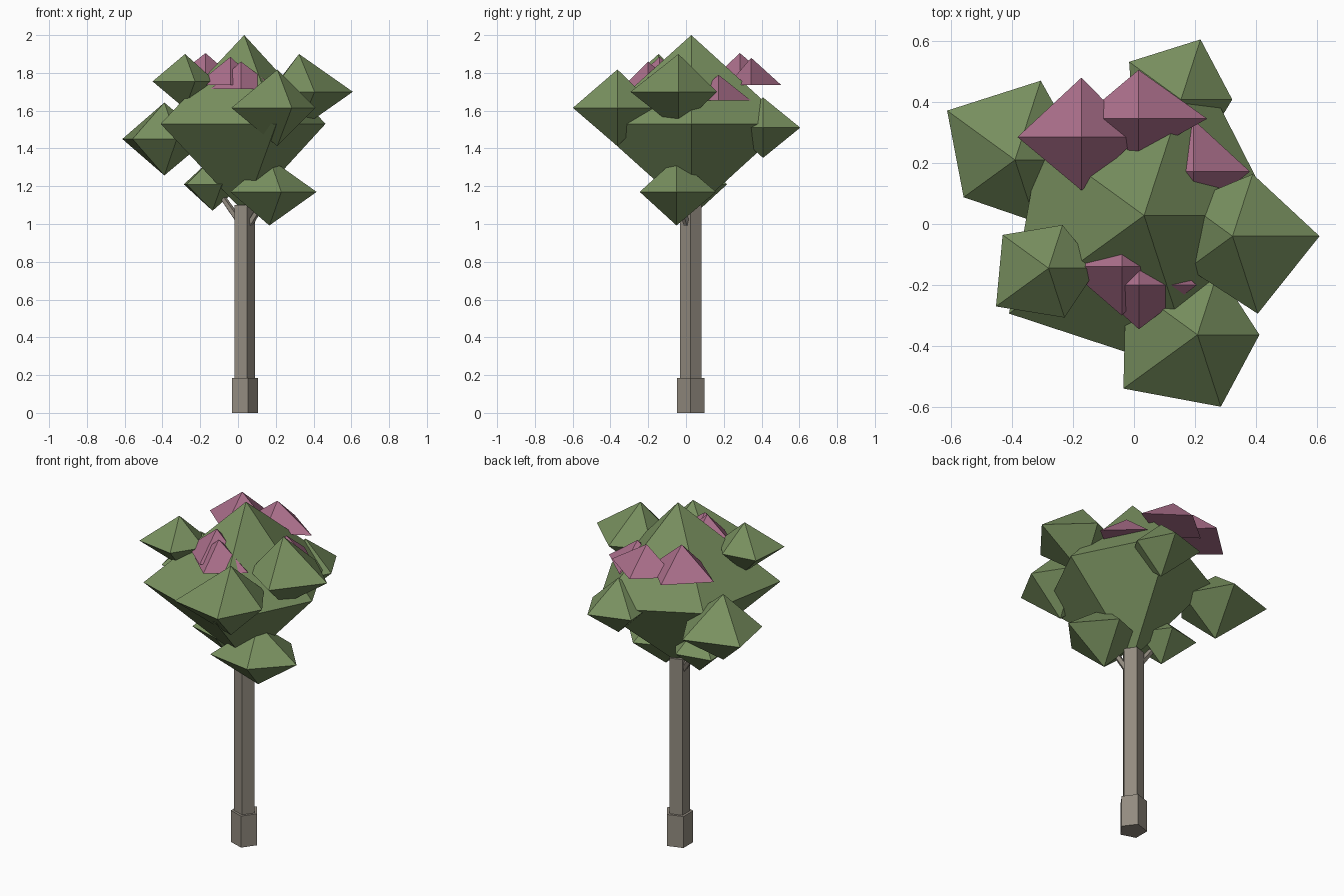
import bpy
from math import cos, sin, pi
from mathutils import Vector

if "Cube" in bpy.data.objects:
    bpy.data.objects.remove(bpy.data.objects["Cube"])


def material(name, rgb):
    m = bpy.data.materials.new(name)
    m.diffuse_color = (*rgb, 1)
    m.use_nodes = True
    m.node_tree.nodes["Principled BSDF"].inputs["Base Color"].default_value = m.diffuse_color
    return m


LEAF = material("leaf", (0.19, 0.28, 0.115))
PINK = material("blossom", (0.41, 0.16, 0.26))
BARK = material("bark", (0.29, 0.26, 0.215))


def make(name, verts, faces, mat):
    me = bpy.data.meshes.new(name)
    me.from_pydata(verts, [], faces)
    me.materials.append(mat)
    ob = bpy.data.objects.new(name, me)
    bpy.context.collection.objects.link(ob)
    return ob


def ring(c, radii):
    n = len(radii)
    return [(c[0] + r * cos(2 * pi * i / n), c[1] + r * sin(2 * pi * i / n), c[2])
            for i, r in enumerate(radii)]


def leaf_clump(name, c, h, radii):
    """Uneven five-sided double pyramid."""
    n = len(radii)
    x, y, z = c
    v = ring(c, radii) + [(x, y, z + h), (x, y, z - h)]
    f = [(i, (i + 1) % n, n) for i in range(n)] + [((i + 1) % n, i, n + 1) for i in range(n)]
    make(name, v, f, LEAF)


def blossom(name, apex, h, radii):
    """Uneven four-sided pyramid with a flat base."""
    x, y, z = apex
    n = len(radii)
    v = ring((x, y, z - h), radii) + [apex]
    make(name, v, [(i, (i + 1) % n, n) for i in range(n)] + [tuple(reversed(range(n)))], PINK)


def post(name, a, b, r1, r2, n):
    """Straight prism from a to b."""
    a, b = Vector(a), Vector(b)
    q = Vector((0, 0, 1)).rotation_difference(b - a)
    v = [tuple(a + q @ Vector(p)) for p in ring((0, 0, 0), [r1] * n)]
    v += [tuple(b + q @ Vector(p)) for p in ring((0, 0, 0), [r2] * n)]
    f = [(i, (i + 1) % n, (i + 1) % n + n, i + n) for i in range(n)]
    f += [tuple(reversed(range(n))), tuple(range(n, 2 * n))]
    make(name, v, f, BARK)


# Trunk, foot and two short branches
post("trunk_foot", (0.03, 0.025, 0), (0.03, 0.025, 0.185), 0.077, 0.077, 5)
post("trunk", (0.03, 0.025, 0.18), (0.03, 0.025, 1.10), 0.06, 0.06, 5)
post("branch_left", (0.03, 0.025, 0.98), (-0.13, 0.065, 1.21), 0.02, 0.015, 5)
post("branch_right", (0.03, 0.02, 0.95), (0.166, -0.05, 1.17), 0.02, 0.015, 5)

# Main crown and surrounding clumps: centre, half height, radii at 0, 72, 144, 216, 288 degrees
clumps = {
    "crown": ((0.033, 0.028, 1.53), 0.47, (0.43, 0.543, 0.42, 0.547, 0.55)),
    "clump_left": ((-0.39, 0.21, 1.45), 0.193, (0.23, 0.273, 0.275, 0.208, 0.213)),
    "clump_back": ((0.154, 0.408, 1.51), 0.16, (0.168, 0.207, 0.21, 0.19, 0.19)),
    "clump_right": ((0.323, -0.04, 1.70), 0.20, (0.285, 0.214, 0.19, 0.18, 0.267)),
    "clump_front": ((0.208, -0.363, 1.615), 0.203, (0.203, 0.22, 0.29, 0.30, 0.248)),
    "clump_front_left": ((-0.28, -0.145, 1.755), 0.145, (0.16, 0.149, 0.186, 0.213, 0.17)),
    "clump_low_right": ((0.166, -0.05, 1.17), 0.178, (0.25, 0.22, 0.20, 0.255, 0.205)),
    "clump_low_left": ((-0.135, 0.065, 1.21), 0.14, (0.16, 0.16, 0.188, 0.17, 0.16)),
}
for name, (c, h, r) in clumps.items():
    leaf_clump(name, c, h, r)

# Blossoms: apex, height, radii at 0, 90, 180, 270 degrees
blossoms = [
    ((-0.172, 0.285, 1.905), 0.165, (0.19, 0.195, 0.21, 0.175)),
    ((0.015, 0.345, 1.88), 0.145, (0.225, 0.16, 0.19, 0.125)),
    ((0.195, 0.172, 1.79), 0.135, (0.185, 0.17, 0.17, 0.15)),
    ((-0.04, -0.14, 1.885), 0.15, (0.16, 0.16, 0.185, 0.16)),
    ((0.016, -0.20, 1.86), 0.145, (0.19, 0.16, 0.16, 0.145)),
]
for i, (a, h, r) in enumerate(blossoms):
    blossom(f"blossom_{i + 1}", a, h, r)
